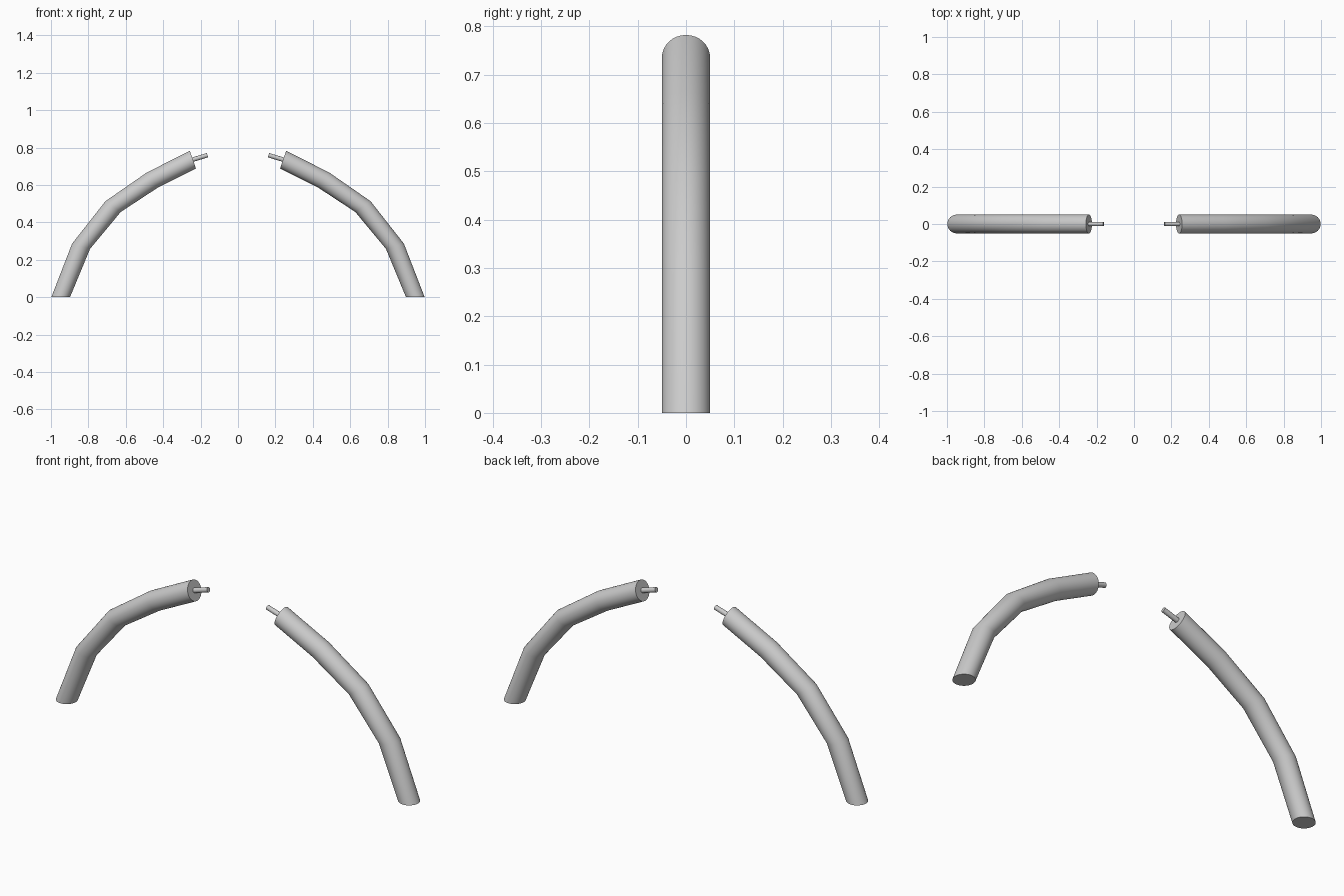
import bpy, bmesh, math
from mathutils import Vector

if "Cube" in bpy.data.objects:
    bpy.data.objects.remove(bpy.data.objects["Cube"])

R = 0.05
# arm stations: x, z, tilt of the ring (degrees)
PATH = [(0.948, 0.0, 0), (0.839, 0.272, 16), (0.668, 0.484, 35),
        (0.458, 0.626, 53), (0.241, 0.735, 71)]
PIN = [(0.265, 0.728, 72), (0.163, 0.759, 72)]


def tube(name, stations, radius, sides, side):
    """Capped tube through tilted rings; side = 1 or -1 mirrors in x."""
    bm = bmesh.new()
    rings = []
    for x, z, tilt in stations:
        t = math.radians(tilt)
        u = Vector((math.cos(t), 0, math.sin(t)))
        ring = []
        for i in range(sides):
            a = 2 * math.pi * i / sides
            p = Vector((x, 0, z)) + radius * (u * math.cos(a) + Vector((0, math.sin(a), 0)))
            ring.append(bm.verts.new((p.x * side, p.y, p.z)))
        rings.append(ring)
    for a, b in zip(rings, rings[1:]):
        for i in range(sides):
            j = (i + 1) % sides
            bm.faces.new((a[i], a[j], b[j], b[i]))
    bm.faces.new(rings[0])
    bm.faces.new(rings[-1])
    bmesh.ops.recalc_face_normals(bm, faces=bm.faces[:])
    mesh = bpy.data.meshes.new(name)
    bm.to_mesh(mesh)
    bm.free()
    obj = bpy.data.objects.new(name, mesh)
    bpy.context.collection.objects.link(obj)
    bpy.ops.object.select_all(action='DESELECT')
    obj.select_set(True)
    bpy.context.view_layer.objects.active = obj
    bpy.ops.object.shade_smooth_by_angle(angle=math.radians(30))
    return obj


# two curved arms, each with a thin pin at its tip
for label, side in (("right", 1), ("left", -1)):
    tube(label + "_arm", PATH, R, 32, side)
    tube(label + "_pin", PIN, 0.012, 16, side)
